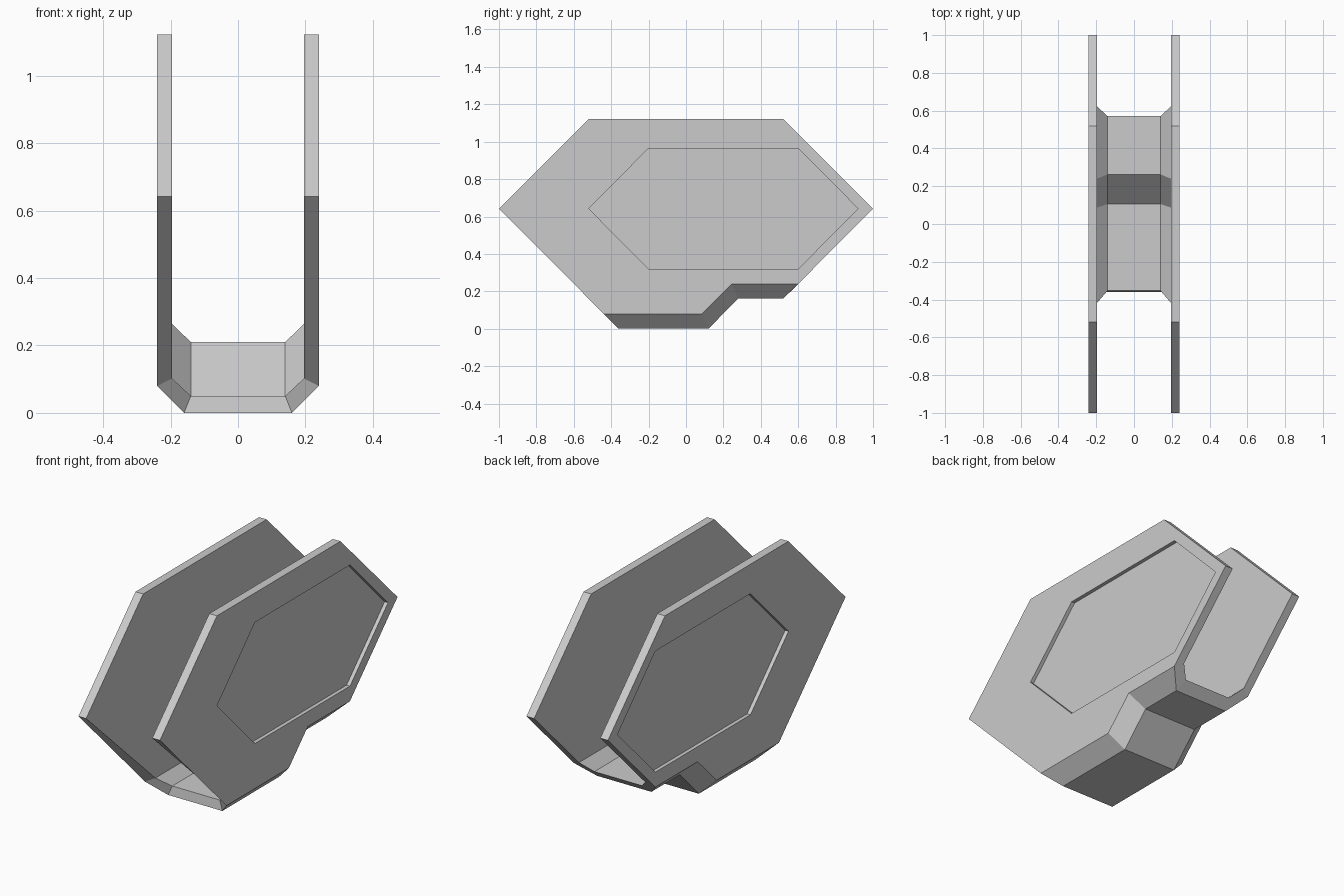
import bpy
import bmesh

cube = bpy.data.objects.get("Cube")
if cube:
    bpy.data.objects.remove(cube, do_unlink=True)

grey = bpy.data.materials.new("plain grey")
grey.use_nodes = True
colour = (0.6, 0.6, 0.6, 1)
grey.diffuse_color = colour
grey.node_tree.nodes["Principled BSDF"].inputs["Base Color"].default_value = colour


def finish(name, bm):
    bmesh.ops.recalc_face_normals(bm, faces=bm.faces[:])
    mesh = bpy.data.meshes.new(name)
    bm.to_mesh(mesh)
    bm.free()
    mesh.materials.append(grey)
    obj = bpy.data.objects.new(name, mesh)
    bpy.context.collection.objects.link(obj)
    return obj


def prism(name, outline, x0, x1):
    bm = bmesh.new()
    a = [bm.verts.new((x0, y, z)) for y, z in outline]
    b = [bm.verts.new((x1, y, z)) for y, z in outline]
    bm.faces.new(a)
    bm.faces.new(b)
    for i in range(len(a)):
        j = (i + 1) % len(a)
        bm.faces.new((a[i], a[j], b[j], b[i]))
    return finish(name, bm)


# Side profiles (y, z), front to back, of the stepped trough and upper wall rim
WALL_OUT, WALL_IN = 0.24, 0.195
FLOOR_OUT, FLOOR_IN = 0.16, 0.14
wall_bottom_out = [(-0.44, 0.08), (0.085, 0.08), (0.245, 0.24), (0.6, 0.24)]
floor_bottom = [(-0.36, 0), (0.12, 0), (0.28, 0.163), (0.52, 0.163)]
wall_bottom_in = [(-0.417, 0.102), (0.087, 0.102), (0.24, 0.263), (0.622, 0.263)]
floor_top = [(-0.353, 0.05), (0.106, 0.05), (0.263, 0.21), (0.571, 0.21)]
upper_rim = [(1, 0.642), (0.52, 1.122), (-0.52, 1.122), (-1, 0.642)]

# Channel body: two hexagonal walls joined by a chamfered, stepped floor
bm = bmesh.new()


def row(points, x):
    return [bm.verts.new((x, y, z)) for y, z in points]


def bridge(a, b):
    for i in range(len(a) - 1):
        bm.faces.new((a[i], a[i + 1], b[i + 1], b[i]))


outer = [row(wall_bottom_out, WALL_OUT), row(floor_bottom, FLOOR_OUT),
         row(floor_bottom, -FLOOR_OUT), row(wall_bottom_out, -WALL_OUT)]
inner = [row(wall_bottom_in, WALL_IN), row(floor_top, FLOOR_IN),
         row(floor_top, -FLOOR_IN), row(wall_bottom_in, -WALL_IN)]
for rows in (outer, inner):
    for a, b in zip(rows, rows[1:]):
        bridge(a, b)
for end in (0, -1):
    bridge([r[end] for r in outer], [r[end] for r in inner])
for side, sign in ((0, 1), (3, -1)):
    rim_out = row(upper_rim, sign * WALL_OUT)
    rim_in = row(upper_rim, sign * WALL_IN)
    lo, li = outer[side], inner[side]
    bm.faces.new(lo + rim_out)
    bm.faces.new(li + rim_in)
    bridge([lo[-1]] + rim_out + [lo[0]], [li[-1]] + rim_in + [li[0]])
body = finish("channel_body", bm)

# Shallow hexagonal recess in the outside of each wall
recess = [(-0.52, 0.642), (-0.2, 0.965), (0.6, 0.965),
          (0.92, 0.642), (0.6, 0.32), (-0.2, 0.32)]
bpy.context.view_layer.objects.active = body
for name, sign in (("left", 1), ("right", -1)):
    cutter = prism(name + "_recess_cutter", recess, sign * 0.22, sign * 0.3)
    cutter.hide_render = True
    mod = body.modifiers.new(name + "_recess", "BOOLEAN")
    mod.operation = "DIFFERENCE"
    mod.solver = "EXACT"
    mod.object = cutter
    bpy.ops.object.modifier_apply(modifier=mod.name)
    bpy.data.objects.remove(cutter, do_unlink=True)
